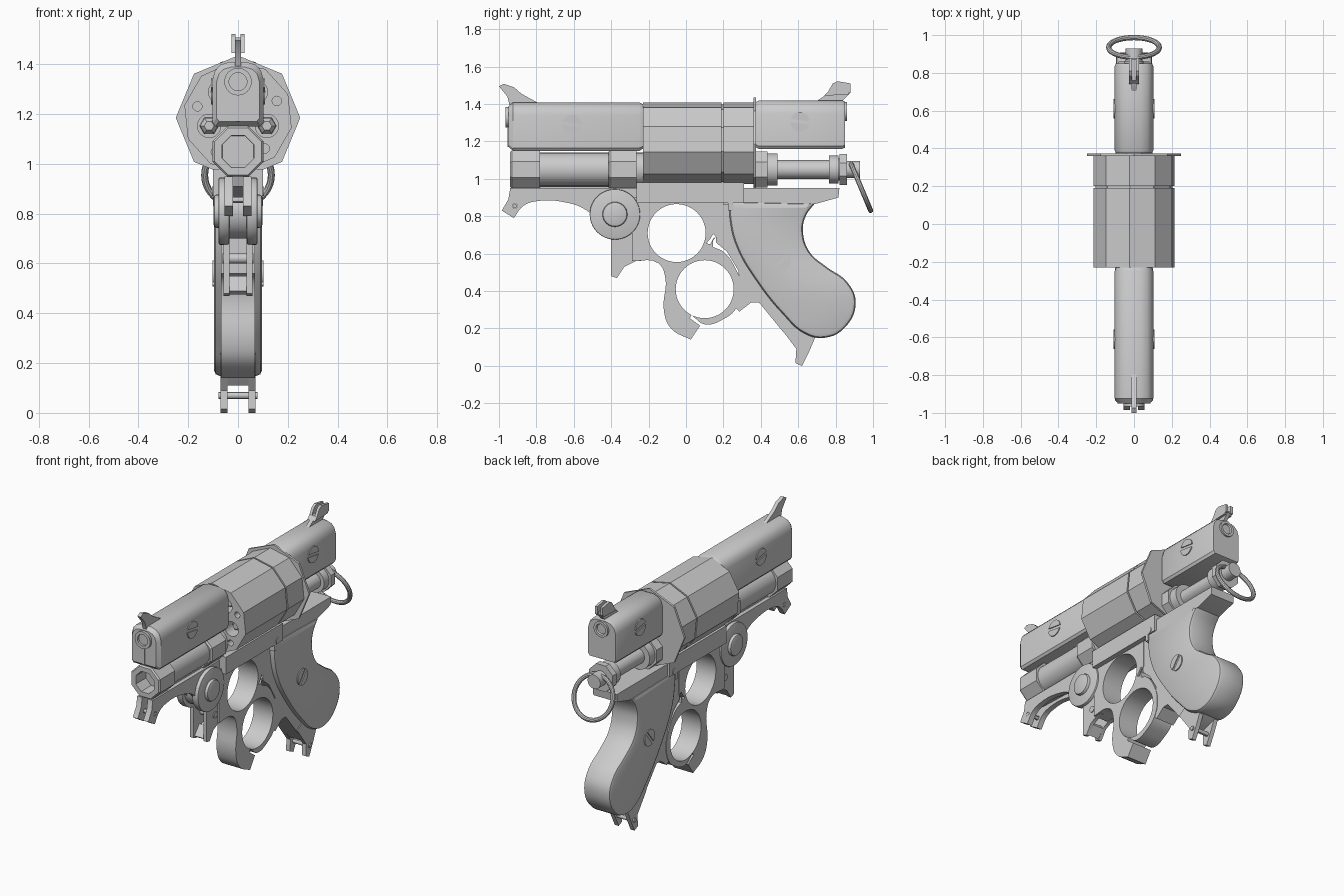
import bpy, bmesh
from math import sin, cos, pi, atan2
from mathutils import Matrix

MATS = {'x': Matrix(((0, 0, 1, 0), (1, 0, 0, 0), (0, 1, 0, 0), (0, 0, 0, 1))),
        'y': Matrix(((1, 0, 0, 0), (0, 0, -1, 0), (0, 1, 0, 0), (0, 0, 0, 1)))}


def finish(name, bm, mirror=False):
    bmesh.ops.remove_doubles(bm, verts=bm.verts, dist=0.0003)
    bmesh.ops.recalc_face_normals(bm, faces=bm.faces)
    me = bpy.data.meshes.new(name)
    bm.to_mesh(me)
    bm.free()
    ob = bpy.data.objects.new(name, me)
    bpy.context.collection.objects.link(ob)
    if mirror:
        ob.modifiers.new("mirror", 'MIRROR')
    return ob


def circ(a, b, r, n=32, rot=0.0):
    return [(a + r * cos(rot + 2 * pi * i / n), b + r * sin(rot + 2 * pi * i / n), 0) for i in range(n)]


def plate(name, outlines, lo, hi, axis='x', bevel=0.0, mirror=False):
    """Extrude filled outlines (with holes) from lo to hi; a third value 0 marks a sharp point."""
    cu = bpy.data.curves.new(name, 'CURVE')
    cu.dimensions, cu.fill_mode = '2D', 'BOTH'
    half = (hi - lo) / 2
    cu.extrude, cu.bevel_depth, cu.offset, cu.bevel_resolution = half - bevel, bevel, -bevel, 1
    for pts in outlines:
        poly = all(len(p) == 3 for p in pts)
        sp = cu.splines.new('POLY' if poly else 'BEZIER')
        sp.use_cyclic_u = True
        if poly:
            sp.points.add(len(pts) - 1)
            for q, p in zip(sp.points, pts):
                q.co = (p[0], p[1], 0, 1)
        else:
            sp.resolution_u = 5
            sp.bezier_points.add(len(pts) - 1)
            for q, p in zip(sp.bezier_points, pts):
                q.co = (p[0], p[1], 0)
                q.handle_left_type = q.handle_right_type = 'VECTOR' if len(p) == 3 else 'AUTO'
    tmp = bpy.data.objects.new(name + "_curve", cu)
    bpy.context.collection.objects.link(tmp)
    bpy.context.view_layer.update()
    me = tmp.to_mesh()
    bm = bmesh.new()
    bm.from_mesh(me)
    tmp.to_mesh_clear()
    bpy.data.objects.remove(tmp)
    bm.transform(MATS[axis])
    mid = (lo + hi) / 2
    bm.transform(Matrix.Translation((mid, 0, 0) if axis == 'x' else (0, mid, 0)))
    return finish(name, bm, mirror)


def loft(name, prof, stations, cx=0.0, cz=0.0):
    """Sweep a cross-section along y through (y, scale) stations."""
    bm = bmesh.new()
    rings = [[bm.verts.new((cx + p[0] * s, y, cz + p[1] * s)) for p in prof] for y, s in stations]
    n = len(prof)
    for a, b in zip(rings, rings[1:]):
        for i in range(n):
            bm.faces.new((a[i], a[(i + 1) % n], b[(i + 1) % n], b[i]))
    bm.faces.new(rings[0])
    bm.faces.new(rings[-1])
    return finish(name, bm)


def turned(name, stations, cz, cx=0.0, n=32, rot=0.0):
    return loft(name, circ(0, 0, 1, n, rot), stations, cx, cz)


def sharp(pts):
    return [(a, b, 0) for a, b in pts]


def screw(name, y, z, half, r=0.052, tilt=-0.15):
    turn = lambda s: [(y + r * cos(tilt + s + 0.17 + (pi - 0.34) * i / 14),
                       z + r * sin(tilt + s + 0.17 + (pi - 0.34) * i / 14), 0) for i in range(15)]
    plate(name, [turn(0), turn(pi)], -half, half)
    plate(name + "_seat", [circ(y, z, r)], -half + 0.006, half - 0.006)


# upper barrel and rear block: flat sides, rounded top
right_half = [(0.09, -0.13), (0.102, -0.115), (0.102, 0.06), (0.092, 0.095), (0.07, 0.118), (0.035, 0.129)]
body = right_half + [(-x, z) for x, z in reversed(right_half)]
loft("upper_barrel", body, [(-0.95, 0.84), (-0.925, 1), (-0.25, 1), (-0.23, 0.92)], 0, 1.28)
loft("rear_block", body, [(0.375, 0.94), (0.39, 1), (0.835, 1), (0.85, 0.95)], 0, 1.29)
turned("muzzle", [(-0.90, 0.055), (-0.965, 0.055), (-0.965, 0.036), (-0.91, 0.036)], 1.33)
turned("rear_cap", [(0.84, 0.05), (0.862, 0.05), (0.862, 0.034), (0.852, 0.03)], 1.36)
plate("muzzle_rib", [sharp([(-0.955, 1.17), (-0.955, 1.29), (-0.93, 1.29), (-0.93, 1.17)])], -0.008, 0.008)

# lower barrel with a bore and octagonal collars
turned("lower_barrel", [(-0.93, 0.09), (-0.23, 0.09)][::-1] + [(-0.935, 0.07), (-0.6, 0.065)], 1.05)
for nm, a, b in (("front_collar", -0.94, -0.78), ("rear_collar", -0.415, -0.265)):
    turned(nm, [(b, 0.08), (b, 0.11), (a + 0.01, 0.11), (a, 0.102), (a, 0.07), (a + 0.1, 0.068)], 1.05, n=8, rot=pi / 8)

# revolving cylinder: ten sides, five chambers, five small holes
CZ = 1.19
rot = pi / 2 + 0.105
holes = []
for k in range(5):
    a = -pi / 2 + k * 2 * pi / 5
    hx, hz = 0.122 * cos(a), CZ + 0.122 * sin(a)
    holes.append(circ(hx, hz, 0.047, 20))
    b = 0.384 + k * 2 * pi / 5
    holes.append(circ(0.168 * cos(b), CZ + 0.168 * sin(b), 0.019, 12))
    turned("round_%d" % k, [(-0.19, 0.02), (-0.17, 0.036), (-0.1, 0.04)], hz, hx, 6)
plate("cylinder_face", [circ(0, CZ, 0.22, 10, rot)] + holes, -0.23, -0.13, 'y')
turned("cylinder", [(-0.13, 0.22), (0.19, 0.22), (0.19, 0.208), (0.2, 0.208), (0.2, 0.22), (0.36, 0.22)],
       CZ, n=10, rot=rot)
turned("recoil_flange", [(0.36, 0.25), (0.374, 0.25)], 1.185, n=8, rot=pi / 2)

# ejector rod and pull ring
turned("ejector_collar", [(0.37, 0.105), (0.435, 0.105)], 1.05, n=8, rot=pi / 8)
turned("ejector_rod", [(0.43, 0.086), (0.49, 0.086), (0.49, 0.05), (0.765, 0.05), (0.765, 0.074), (0.815, 0.074),
                       (0.815, 0.06), (0.86, 0.06), (0.86, 0.045), (0.93, 0.045)], 1.05)
turned("ejector_nut", [(0.82, 0.09), (0.86, 0.09)], 1.05, n=8, rot=pi / 8)
bpy.ops.mesh.primitive_torus_add(major_segments=40, minor_segments=10, major_radius=0.134, minor_radius=0.014,
                                 location=(0, 0.935, 0.955), rotation=(atan2(-0.25, 0.105), 0, 0))
bpy.context.object.name = "pull_ring"

# sights
plate("front_sight", [sharp([(-1, 1.495), (-0.975, 1.508), (-0.92, 1.49), (-0.88, 1.455), (-0.78, 1.40),
                             (-0.94, 1.38), (-0.955, 1.44)])], -0.012, 0.012)
plate("rear_sight_stem", [sharp([(0.69, 1.41), (0.75, 1.45), (0.88, 1.46), (0.83, 1.41)])], -0.012, 0.012)
rear_out = sharp([(0.75, 1.45), (0.785, 1.51), (0.81, 1.522), (0.88, 1.51), (0.88, 1.46)])
plate("rear_sight_ears", [rear_out], 0.01, 0.027, mirror=True)
plate("rear_sight_base", [sharp([(0.74, 1.445), (0.76, 1.468), (0.87, 1.475), (0.87, 1.45)])], -0.027, 0.027)

# frame rails
plate("rail", [sharp([(-0.265, 0.98), (0.31, 0.98), (0.31, 0.87), (0.25, 0.87), (0.25, 0.83), (0.225, 0.83),
                      (0.225, 0.87), (-0.265, 0.87)])], -0.1, 0.1)
plate("rear_tang", [sharp([(0.2, 0.95), (0.82, 0.95), (0.815, 0.9), (0.69, 0.865), (0.2, 0.86)])], -0.085, 0.085)
plate("rail_pin", [circ(0.26, 0.89, 0.02, 16)], -0.104, 0.104)

# front arm: two cheeks with a bridge on top
arm = [(-0.94, 0.95, 0), (-0.95, 0.89, 0), (-0.985, 0.83, 0), (-0.92, 0.79, 0), (-0.87, 0.855), (-0.80, 0.88),
       (-0.65, 0.875), (-0.53, 0.83), (-0.45, 0.74, 0), (-0.26, 0.80, 0), (-0.26, 0.95, 0)]
plate("front_arm", [arm, circ(-0.915, 0.855, 0.014, 12)], 0.02, 0.055, mirror=True)
plate("arm_bridge", [sharp([(-0.9, 0.96), (-0.26, 0.96), (-0.26, 0.8), (-0.4, 0.8), (-0.6, 0.9), (-0.88, 0.91)])],
      -0.03, 0.03)
plate("arm_pin", [circ(-0.915, 0.855, 0.012, 12)], -0.055, 0.055)

# pivot hub and bolt
plate("pivot_disc", [circ(-0.38, 0.81, 0.135, 40)], 0.035, 0.078, bevel=0.006, mirror=True)
plate("pivot_core", [circ(-0.38, 0.81, 0.11, 32)], -0.04, 0.04)
plate("pivot_bolt", [circ(-0.38, 0.81, 0.067, 24)], -0.098, 0.098, bevel=0.012)

# lever with trigger loop and finger ring
lever = [(-0.29, 0.9, 0), (-0.29, 0.56, 0), (-0.15, 0.55), (-0.112, 0.48), (-0.118, 0.29), (-0.08, 0.2),
         (0.025, 0.14, 0), (0.075, 0.215, 0), (0.02, 0.255, 0), (0.03, 0.272, 0), (0.10, 0.222), (0.2, 0.25),
         (0.27, 0.31), (0.295, 0.42), (0.26, 0.53), (0.2, 0.61), (0.145, 0.635, 0), (0.145, 0.68, 0),
         (0.17, 0.7, 0), (0.17, 0.9, 0)]
notch = sharp([(0.109, 0.655), (0.13, 0.65), (0.16, 0.69), (0.145, 0.705), (0.13, 0.68)])
plate("lever", [lever, circ(-0.05, 0.71, 0.155, 48), circ(0.1, 0.41, 0.155, 48), notch], -0.068, 0.068)
hook = sharp([(-0.4, 0.75), (-0.4, 0.48), (-0.37, 0.47), (-0.33, 0.53), (-0.27, 0.56), (-0.24, 0.56), (-0.24, 0.75)])
plate("hook_cheek", [hook], 0.035, 0.058, mirror=True)
plate("hook_bar", [sharp([(-0.39, 0.49), (-0.37, 0.475), (-0.33, 0.53), (-0.34, 0.55)])], -0.04, 0.04)
plate("hook_pin", [circ(-0.315, 0.62, 0.02, 16)], -0.063, 0.063)

# grip: metal strap, rounded grip body, lanyard fork
strap = [(0.16, 0.9), (0.16, 0.66), (0.22, 0.61), (0.28, 0.51), (0.29, 0.4), (0.265, 0.31), (0.285, 0.29),
         (0.35, 0.34), (0.39, 0.34), (0.5, 0.205), (0.58, 0.11), (0.68, 0.14), (0.75, 0.2), (0.6, 0.6), (0.65, 0.9)]
plate("grip_strap", [sharp(strap)], -0.065, 0.065)
grip = [(0.232, 0.88, 0), (0.235, 0.78), (0.27, 0.64), (0.38, 0.45), (0.52, 0.275), (0.63, 0.175), (0.74, 0.15),
        (0.85, 0.205), (0.907, 0.34), (0.86, 0.45), (0.75, 0.53), (0.66, 0.61), (0.625, 0.72), (0.64, 0.80),
        (0.69, 0.87, 0)]
plate("grip", [grip], -0.096, 0.096, bevel=0.022)
toe = sharp([(0.5, 0.21), (0.59, 0.09), (0.585, 0.015), (0.62, 0), (0.66, 0.08), (0.69, 0.15), (0.6, 0.28)])
plate("lanyard_fork", [toe], 0.042, 0.07, mirror=True)
plate("lanyard_bar", [circ(0.625, 0.07, 0.014, 12)], -0.078, 0.078)

# slotted screws on both sides
screw("barrel_screw", -0.61, 1.29, 0.108)
screw("block_screw", 0.61, 1.305, 0.108)
screw("grip_screw", 0.51, 0.56, 0.102, tilt=0.9)

# smooth rounded parts, keep edges sharp
for ob in bpy.context.scene.objects:
    ob.select_set(True)
bpy.ops.object.shade_smooth_by_angle()
